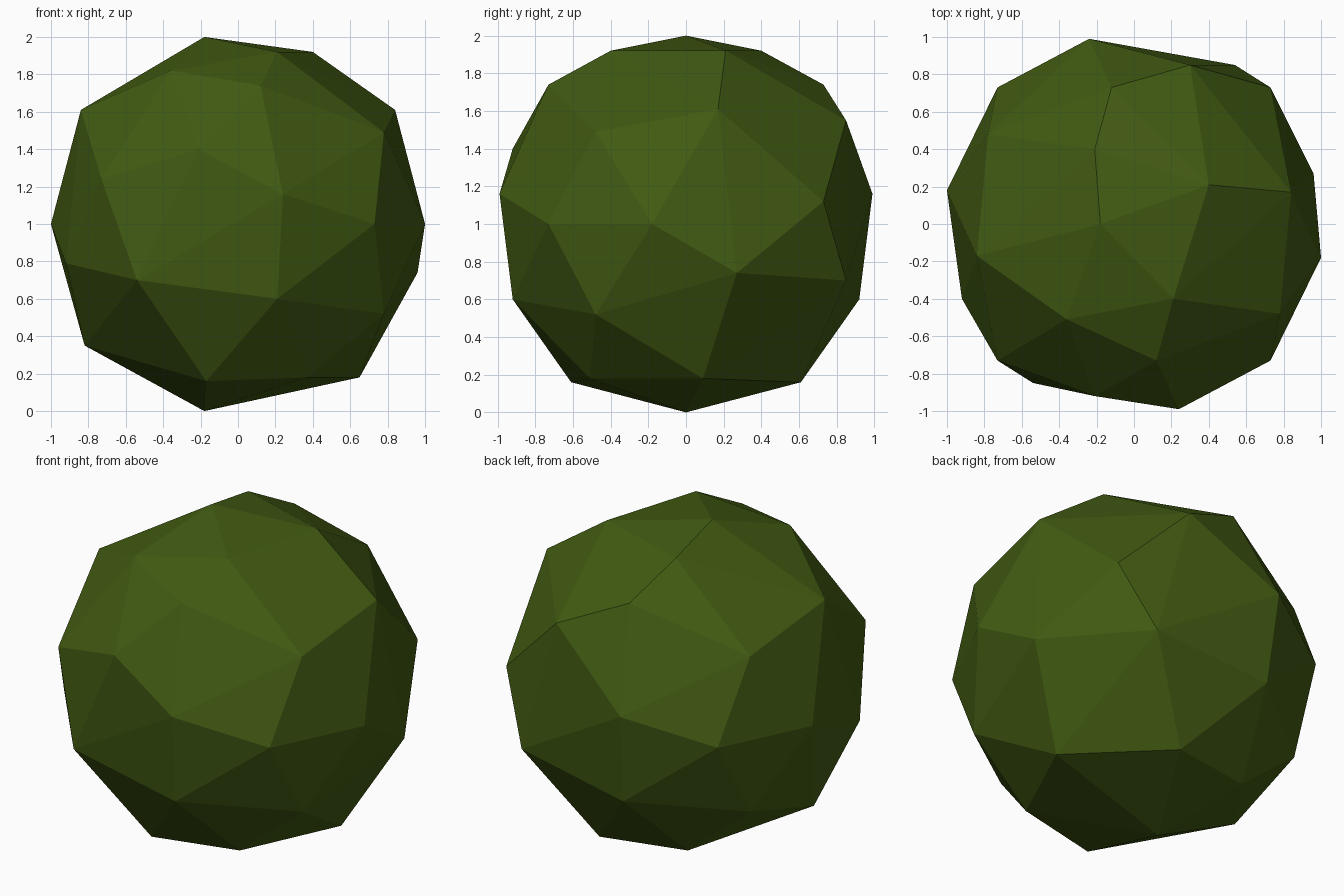
import bpy, bmesh
from mathutils import Vector

if "Cube" in bpy.data.objects:
    bpy.data.objects.remove(bpy.data.objects["Cube"])

# Corners that repeat under a half turn about the vertical axis
paired = [
    (0.21, -0.40, 0.92), (0.12, -0.73, 0.74), (0.84, 0.17, 0.61),
    (0.78, -0.48, 0.49), (0.24, -0.99, 0.16), (0.73, -0.73, 0.00),
    (1.00, -0.18, 0.00), (0.21, -0.92, -0.40), (0.78, -0.48, -0.48),
    (0.37, -0.51, -0.82), (-0.17, -0.61, -0.84), (0.54, 0.85, -0.30),
]
# Corners that occur once and make the ball irregular
single = [
    (-0.18, 0.00, 1.00), (0.40, 0.21, 0.92), (-0.36, -0.51, 0.82),
    (0.30, 0.85, 0.55), (-0.21, -0.92, 0.40), (-0.73, -0.73, 0.24),
    (0.73, 0.73, 0.12), (0.96, 0.27, -0.26), (-0.92, -0.40, -0.21),
    (0.65, 0.09, -0.82), (-0.82, -0.09, -0.65), (-0.18, 0.00, -1.00),
]
corners = paired + [(-x, -y, z) for x, y, z in paired] + single

# Faceted ball: convex skin over the corners
bm = bmesh.new()
for c in corners:
    bm.verts.new(Vector(c) + Vector((0, 0, 1)))
bmesh.ops.convex_hull(bm, input=bm.verts[:])
bmesh.ops.delete(bm, geom=[v for v in bm.verts if not v.link_faces], context='VERTS')
bmesh.ops.recalc_face_normals(bm, faces=bm.faces[:])
for f in bm.faces:
    f.smooth = False

mesh = bpy.data.meshes.new("faceted_ball")
bm.to_mesh(mesh)
bm.free()

# Dark olive green
green = bpy.data.materials.new("olive_green")
green.diffuse_color = (0.053, 0.103, 0.006, 1)
green.use_nodes = True
green.node_tree.nodes["Principled BSDF"].inputs["Base Color"].default_value = green.diffuse_color
mesh.materials.append(green)

ball = bpy.data.objects.new("faceted_ball", mesh)
bpy.context.collection.objects.link(ball)
